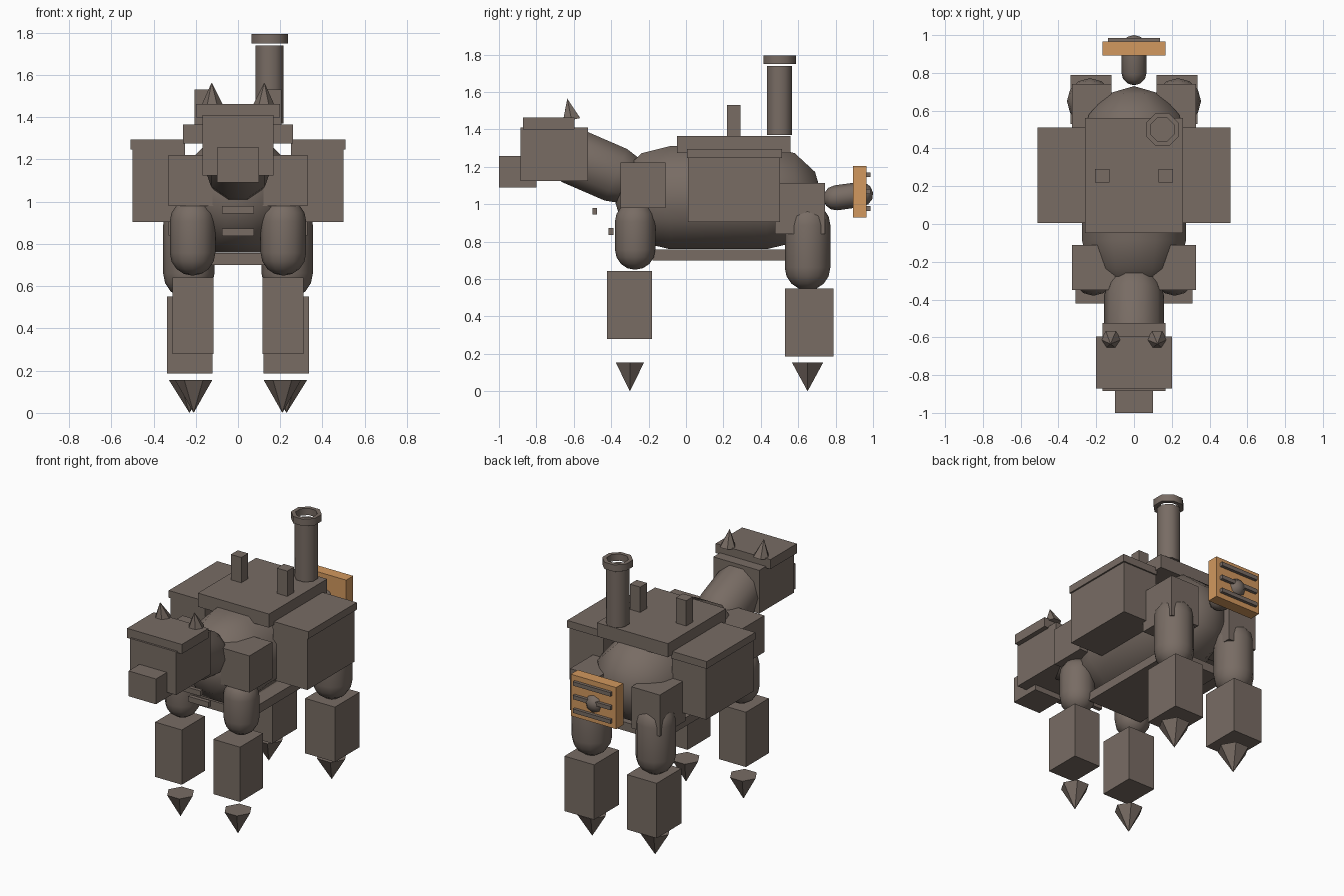
import bpy, bmesh, math
from mathutils import Vector

if "Cube" in bpy.data.objects:
    bpy.data.objects.remove(bpy.data.objects["Cube"])


def material(name, rgb):
    m = bpy.data.materials.new(name)
    m.diffuse_color = (*rgb, 1)
    m.use_nodes = True
    m.node_tree.nodes["Principled BSDF"].inputs["Base Color"].default_value = m.diffuse_color
    return m


BROWN = material("dull brown", (0.188, 0.150, 0.127))
WOOD = material("light wood", (0.645, 0.314, 0.112))


def finish(name, bm, mat, smooth=None):
    bmesh.ops.recalc_face_normals(bm, faces=bm.faces)
    mesh = bpy.data.meshes.new(name)
    bm.to_mesh(mesh)
    bm.free()
    ob = bpy.data.objects.new(name, mesh)
    bpy.context.collection.objects.link(ob)
    mesh.materials.append(mat)
    if smooth:
        bpy.ops.object.select_all(action='DESELECT')
        ob.select_set(True)
        bpy.context.view_layer.objects.active = ob
        bpy.ops.object.shade_smooth_by_angle(angle=math.radians(smooth))
    return ob


def box(name, x, y, z, mat=BROWN):
    """Box from (min, max) pairs."""
    bm = bmesh.new()
    bmesh.ops.create_cube(bm, size=1)
    for v in bm.verts:
        v.co = [(a + b) / 2 + c * (b - a) for (a, b), c in zip((x, y, z), v.co)]
    return finish(name, bm, mat)


def lathe(name, start, end, profile, sides, turn=0.0, smooth=None, closed=False):
    """Sweep (distance, radius) points around the axis from start to end."""
    start = Vector(start)
    axis = (Vector(end) - start).normalized()
    side = Vector((1, 0, 0))
    up = axis.cross(side).normalized()
    side = up.cross(axis)
    bm = bmesh.new()
    rings = []
    for d, r in profile:
        centre = start + axis * d
        if r == 0:
            rings.append([bm.verts.new(centre)] * sides)
            continue
        ring = []
        for i in range(sides):
            a = 2 * math.pi * (i + turn) / sides
            ring.append(bm.verts.new(centre + r * (side * math.cos(a) + up * math.sin(a))))
        rings.append(ring)
    pairs = list(zip(rings, rings[1:]))
    if closed:
        pairs.append((rings[-1], rings[0]))
    for lo, hi in pairs:
        for i in range(sides):
            j = (i + 1) % sides
            bm.faces.new(list(dict.fromkeys((lo[i], lo[j], hi[j], hi[i]))))
    return finish(name, bm, BROWN, smooth)


def capsule(name, start, end, radius, sides, rings=3, turn=0.0):
    """Round-ended rod; start and end are its tips."""
    length = (Vector(end) - Vector(start)).length
    arc = [(radius * (1 - math.cos(i * math.pi / 2 / rings)),
            radius * math.sin(i * math.pi / 2 / rings)) for i in range(rings + 1)]
    profile = arc + [(length - d, r) for d, r in reversed(arc)]
    return lathe(name, start, end, profile, sides, turn, smooth=50)


# Body, neck and belly
capsule("body", (0, -0.385, 1.035), (0, 0.73, 1.035), 0.298, 8, 3, 0.5)
capsule("neck", (0, -0.75, 1.32), (0, -0.23, 1.095), 0.158, 10, 3)
box("belly_plate", (-0.2, 0.2), (-0.18, 0.55), (0.70, 0.757))

# Head
box("head", (-0.168, 0.168), (-0.885, -0.525), (1.125, 1.41))
box("head_cap", (-0.2, 0.2), (-0.872, -0.595), (1.40, 1.463))
box("snout", (-0.1, 0.1), (-1.0, -0.80), (1.09, 1.257))
for s, side in ((-1, "left"), (1, "right")):
    lathe(f"ear_{side}", (s * 0.122, -0.612, 1.452), (s * 0.125, -0.635, 1.565),
          [(0, 0), (0, 0.054), (0.115, 0)], 6)

# Strips below the neck
box("upper_chest_strip", (-0.075, 0.075), (-0.50, -0.475), (0.945, 0.98))
box("lower_chest_strip", (-0.075, 0.075), (-0.415, -0.388), (0.837, 0.873))


def mirrored_box(name, x, y, z):
    box(name + "_right", x, y, z)
    box(name + "_left", (-x[1], -x[0]), y, z)


# Legs: joint block, rounded upper leg, lower block and pointed foot
mirrored_box("shoulder", (0.10, 0.328), (-0.35, -0.11), (0.98, 1.222))
mirrored_box("hip", (0.12, 0.328), (0.475, 0.742), (0.84, 1.113))
mirrored_box("front_lower_leg", (0.115, 0.31), (-0.422, -0.182), (0.28, 0.642))
mirrored_box("rear_lower_leg", (0.12, 0.337), (0.53, 0.788), (0.187, 0.55))
for s, side in ((-1, "left"), (1, "right")):
    capsule(f"front_upper_leg_{side}", (s * 0.215, -0.272, 0.65),
            (s * 0.215, -0.272, 1.015), 0.108, 12, 4)
    capsule(f"rear_upper_leg_{side}", (s * 0.233, 0.65, 0.54),
            (s * 0.233, 0.65, 1.01), 0.122, 12, 4)
    for name, x, y, r in (("front", 0.21, -0.3, 0.088), ("rear", 0.23, 0.65, 0.097)):
        lathe(f"{name}_foot_{side}", (s * x, y, 0), (s * x, y, 1),
              [(0, 0), (0.155, r), (0.155, 0)], 6)

# Saddle, bags and posts
box("saddle", (-0.26, 0.26), (-0.048, 0.56), (1.275, 1.365))
mirrored_box("saddlebag", (0.25, 0.5), (0.01, 0.503), (0.905, 1.26))
mirrored_box("saddlebag_lid", (0.25, 0.51), (0.005, 0.512), (1.247, 1.295))
mirrored_box("post", (0.13, 0.206), (0.22, 0.292), (1.36, 1.532))

# Chimney and its floating rim
lathe("chimney", (0.15, 0.5, 1.37), (0.15, 0.5, 2),
      [(0, 0), (0, 0.072), (0.37, 0.072), (0.37, 0)], 8, 0.5, 50)
lathe("chimney_rim", (0.15, 0.5, 1.75), (0.15, 0.5, 2),
      [(0, 0.067), (0, 0.094), (0.045, 0.094), (0.045, 0.067)], 8, 0.5, 50, True)

# Tail with a barred wooden panel
capsule("tail", (0, 0.735, 1.025), (0, 1.0, 1.062), 0.067, 8, 3)
box("tail_panel", (-0.166, 0.166), (0.892, 0.966), (0.93, 1.205), WOOD)
for i, z in enumerate((0.978, 1.068, 1.158)):
    box(f"panel_bar_{i + 1}", (-0.137, 0.137), (0.96, 0.986), (z - 0.013, z + 0.013))
